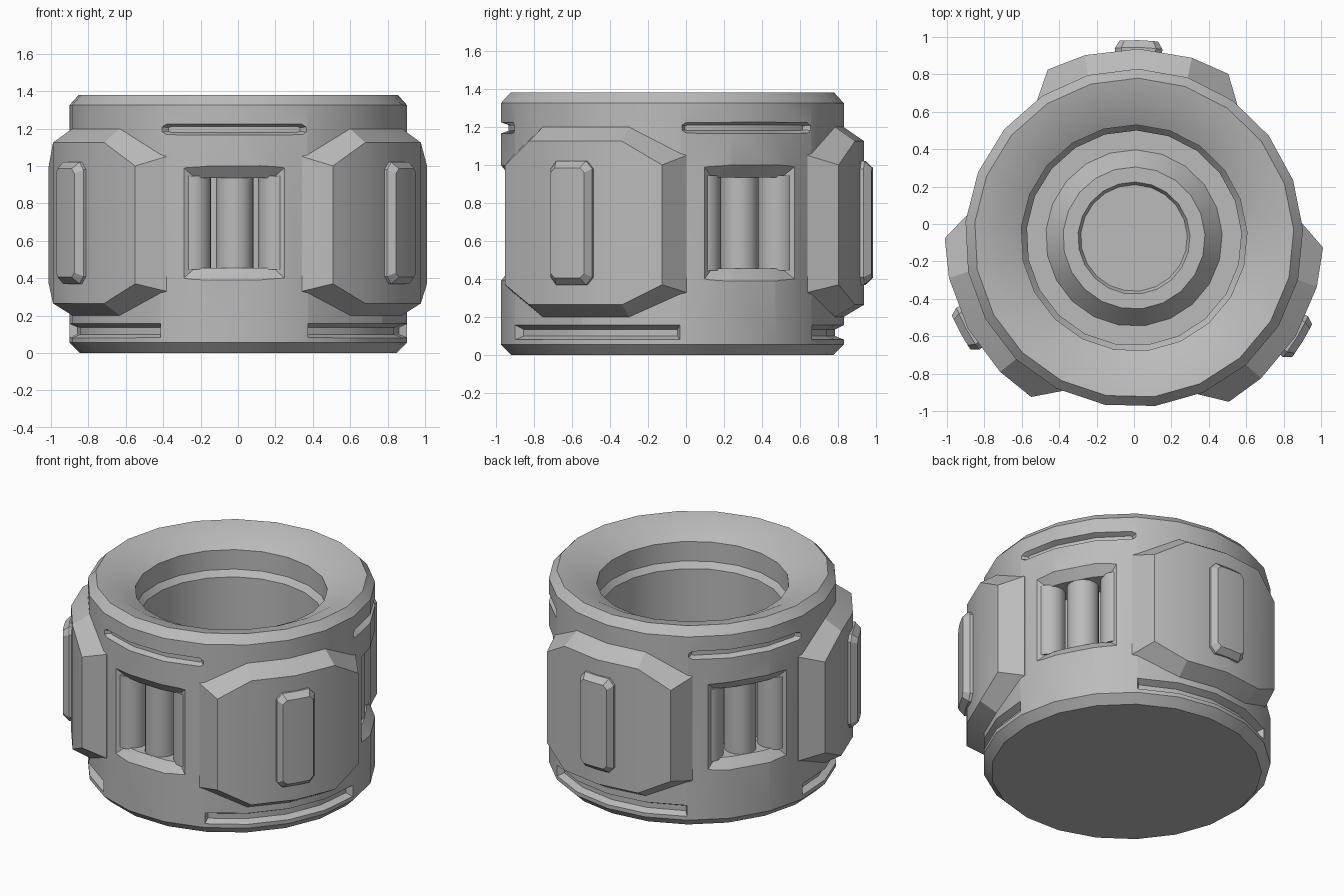
import bpy
import bmesh
from math import sin, cos, radians, pi

old = bpy.data.objects.get("Cube")
if old:
    bpy.data.objects.remove(old)

SIDES = 21
STEP = 360 / SIDES
CENTRE = (0, -0.075, 0)
TWIST = -1.4

grey = bpy.data.materials.new("plain grey")
grey.use_nodes = True
grey.diffuse_color = (0.5, 0.5, 0.5, 1)
grey.node_tree.nodes["Principled BSDF"].inputs["Base Color"].default_value = (0.5, 0.5, 0.5, 1)


def polar(r, angle, z):
    a = radians(angle)
    return (r * cos(a), r * sin(a), z)


def finish(name, bm):
    bmesh.ops.recalc_face_normals(bm, faces=bm.faces)
    mesh = bpy.data.meshes.new(name)
    bm.to_mesh(mesh)
    bm.free()
    mesh.materials.append(grey)
    ob = bpy.data.objects.new(name, mesh)
    ob.location = CENTRE
    bpy.context.collection.objects.link(ob)
    return ob


def smooth(ob):
    bpy.ops.object.select_all(action="DESELECT")
    ob.select_set(True)
    bpy.context.view_layer.objects.active = ob
    bpy.ops.object.shade_smooth_by_angle(angle=radians(29))


def lathe(name, profile, start):
    """Turn a closed-on-axis (radius, height) profile round the z axis."""
    bm = bmesh.new()
    rings = [[bm.verts.new(polar(r, start + STEP * i, z)) for i in range(SIDES)]
             for r, z in profile]
    for a, b in zip(rings, rings[1:]):
        for i in range(SIDES):
            j = (i + 1) % SIDES
            bm.faces.new((a[i], a[j], b[j], b[i]))
    bm.faces.new(rings[0])
    bm.faces.new(rings[-1])
    return finish(name, bm)


def curved_block(name, heading, layers):
    """Loft layers of (radius, half columns); a column is (angle, low, high)."""
    bm = bmesh.new()
    loops, n = [], 0
    for r, half in layers:
        cols = [(-a, lo, hi) for a, lo, hi in half]
        cols += [c for c in reversed(half) if c[0] > 0]
        n = len(cols)
        low = [bm.verts.new(polar(r, heading + a, lo)) for a, lo, hi in cols]
        high = [bm.verts.new(polar(r, heading + a, hi)) for a, lo, hi in cols]
        loops.append(low + high[::-1])
    for a, b in zip(loops, loops[1:]):
        for i in range(2 * n):
            j = (i + 1) % (2 * n)
            bm.faces.new((a[i], a[j], b[j], b[i]))
    for loop in (loops[0], loops[-1]):
        for i in range(n - 1):
            bm.faces.new((loop[i], loop[i + 1], loop[-i - 2], loop[-i - 1]))
    return finish(name, bm)


# Body: chamfered drum, funnel rim, deep well and raised central boss
body = lathe("body", [
    (0.85, 0), (0.905, 0.055), (0.905, 1.325), (0.855, 1.38),
    (0.74, 1.355), (0.605, 1.285), (0.605, 1.15), (0.575, 1.11),
    (0.575, 0.55), (0.472, 0.55), (0.38, 0.66), (0.30, 0.66), (0.285, 0.63),
], 90 + TWIST)

E = STEP / 2
cutters = []
for k in range(3):
    side = ("back", "left", "right")[k]
    panel_dir = 90 + TWIST + 120 * k
    window_dir = panel_dir + 60

    # Window opening with a sloped frame
    cutters.append(curved_block(f"window_cutter_{k}", window_dir, [
        (0.93, [(19.7, 0.36, 1.03), (E, 0.36, 1.03)]),
        (0.85, [(14.2, 0.455, 0.935), (E * 0.8, 0.455, 0.935)]),
        (0.66, [(18.5, 0.455, 0.935), (E, 0.455, 0.935)])]))

    # Thin upper groove with tapered ends
    cutters.append(curved_block(f"upper_groove_cutter_{k}", window_dir, [
        (0.92, [(STEP * 1.5, 1.18, 1.21), (24, 1.16, 1.23), (E, 1.16, 1.23)]),
        (0.865, [(24, 1.185, 1.205), (23, 1.18, 1.21), (E, 1.18, 1.21)])]))

    # Lower groove under each panel
    cutters.append(curved_block(f"lower_groove_cutter_{k}", panel_dir, [
        (0.92, [(STEP * 2, 0.075, 0.165), (STEP, 0.075, 0.165), (0, 0.075, 0.165)]),
        (0.86, [(STEP * 1.95, 0.1, 0.135), (STEP, 0.1, 0.135), (0, 0.1, 0.135)])]))

    # Raised panel with clipped corners
    base = [(36.3, 0.33, 1.05), (STEP, 0.2, 1.2), (0, 0.2, 1.2)]
    smooth(curved_block(f"panel_{side}", panel_dir, [
        (0.87, base), (0.903, base),
        (1.012, [(28.5, 0.37, 1.0), (16.4, 0.265, 1.125), (0, 0.265, 1.125)])]))

    # Narrow raised bar on the panel
    foot = [(7.2, 0.41, 0.98), (5.2, 0.37, 1.02), (0, 0.37, 1.02)]
    smooth(curved_block(f"panel_bar_{side}", panel_dir, [
        (0.97, foot), (1.02, foot),
        (1.058, [(5.6, 0.43, 0.96), (4.2, 0.405, 0.985), (0, 0.405, 0.985)])]))

    # Three round pillars behind each window
    bm = bmesh.new()
    for offset in (-0.225, 0, 0.225):
        made = bmesh.ops.create_cone(bm, cap_ends=True, segments=20,
                                     radius1=0.1, radius2=0.1, depth=0.5)
        a = radians(window_dir)
        bmesh.ops.translate(bm, verts=made["verts"], vec=(
            0.745 * cos(a) - offset * sin(a),
            0.745 * sin(a) + offset * cos(a), 0.695))
    smooth(finish(f"window_pillars_{k}", bm))

# Cut the openings, then apply and drop the cutters
for cutter in cutters:
    cutter.hide_render = True
    mod = body.modifiers.new(cutter.name, "BOOLEAN")
    mod.object = cutter
    mod.operation = "DIFFERENCE"
    mod.solver = "EXACT"
bpy.context.view_layer.objects.active = body
for mod in list(body.modifiers):
    bpy.ops.object.modifier_apply(modifier=mod.name)
for cutter in cutters:
    bpy.data.objects.remove(cutter)
smooth(body)
